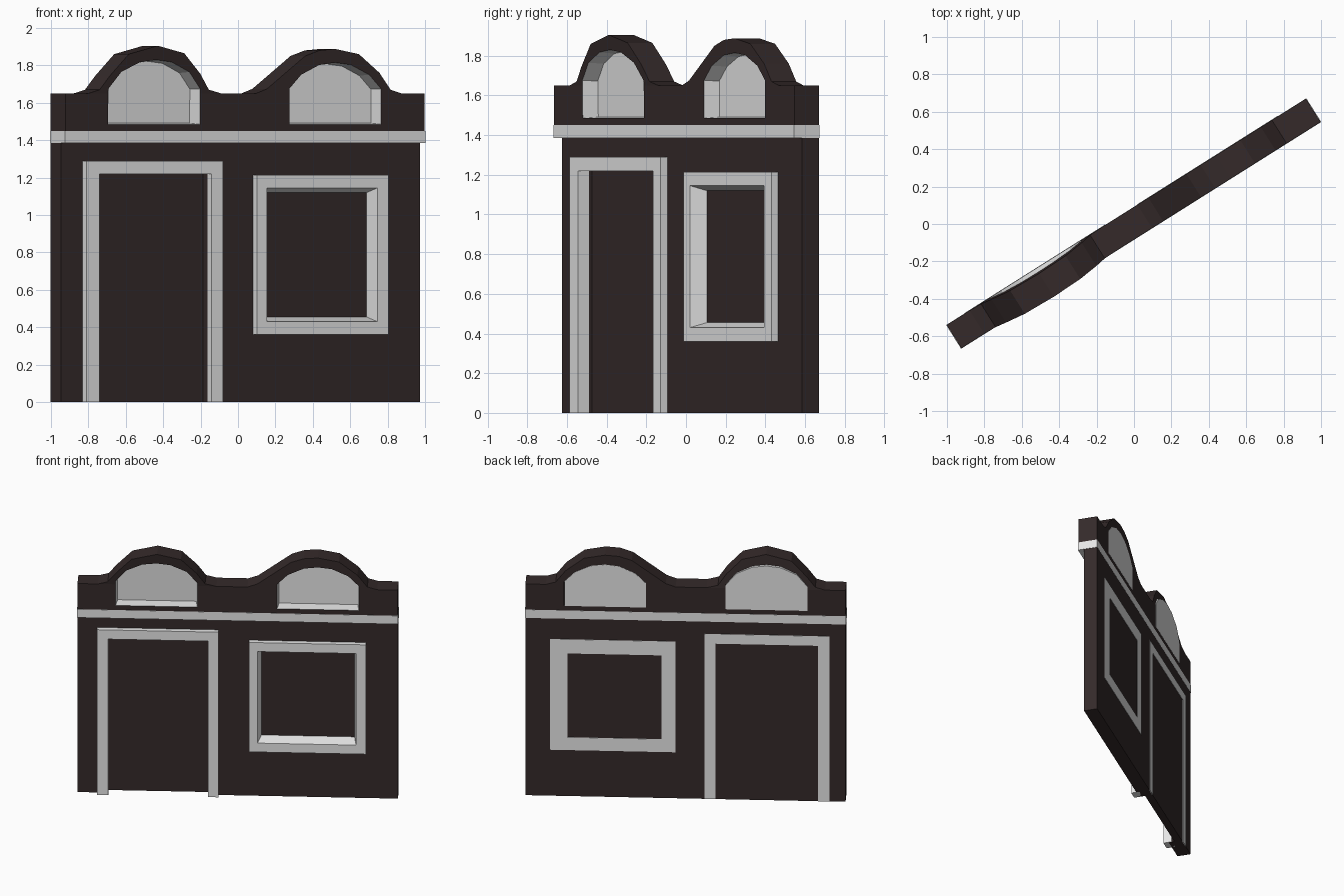
import bpy, bmesh, math

if "Cube" in bpy.data.objects:
    bpy.data.objects.remove(bpy.data.objects["Cube"])

ANGLE = math.radians(32.2)          # the wall stands turned about z
BACK, WALL, FRONT, TRIM = 0.077, -0.025, -0.07, -0.065
END = 1.135


def material(name, rgb):
    m = bpy.data.materials.new(name)
    m.diffuse_color = (*rgb, 1)
    m.use_nodes = True
    m.node_tree.nodes["Principled BSDF"].inputs["Base Color"].default_value = m.diffuse_color
    return m


DARK = material("dark brown", (0.035, 0.023, 0.023))
GREY = material("light grey", (0.8, 0.8, 0.8))


def rect(u0, u1, z0, z1):
    return [(u0, z0), (u1, z0), (u1, z1), (u0, z1)]


def loft(name, loops, mat, start=True, end=True, shear=0, closed=False, end_mat=None):
    """Skin outlines (points in u,z at a depth v); shear leans the part above 1.65 forward."""
    bm = bmesh.new()
    rings = []
    for pts, v in loops:
        rings.append([bm.verts.new((u, v - shear * max(0, z - 1.65), z)) for u, z in pts])
    n = len(rings[0])
    pairs = list(zip(rings, rings[1:]))
    if closed:
        pairs.append((rings[-1], rings[0]))
    for a, b in pairs:
        for i in range(n):
            j = (i + 1) % n
            bm.faces.new((a[i], a[j], b[j], b[i]))
    if start and not closed:
        bm.faces.new(rings[0][::-1])
    if end and not closed:
        f = bm.faces.new(rings[-1])
        f.material_index = 1 if end_mat else 0
    bmesh.ops.recalc_face_normals(bm, faces=bm.faces)
    me = bpy.data.meshes.new(name)
    bm.to_mesh(me)
    bm.free()
    me.materials.append(mat)
    if end_mat:
        me.materials.append(end_mat)
    ob = bpy.data.objects.new(name, me)
    ob.rotation_euler.z = ANGLE
    bpy.context.collection.objects.link(ob)
    return ob


def prism(name, pts, v0, v1, mat, shear=0):
    return loft(name, [(pts, v0), (pts, v1)], mat, shear=shear)


def cut(ob, pts, v0, v1):
    """Cut a straight opening and bake it."""
    tool = prism("cutter", pts, v0, v1, DARK)
    mod = ob.modifiers.new("cut", "BOOLEAN")
    mod.operation, mod.solver, mod.object = "DIFFERENCE", "EXACT", tool
    bpy.context.view_layer.update()
    dg = bpy.context.evaluated_depsgraph_get()
    me = bpy.data.meshes.new_from_object(ob.evaluated_get(dg))
    ob.modifiers.clear()
    ob.data = me
    bpy.data.objects.remove(tool)


# wall with door and window recesses
wall = prism("wall", rect(-END, END, 0, 1.40), WALL, BACK, DARK)
cut(wall, rect(-0.92, -0.208, -0.1, 1.22), -0.2, 0.02)
cut(wall, rect(0.11, 0.875, 0.395, 1.18), -0.2, 0.03)

# cornice band
prism("cornice", rect(-END - 0.003, END + 0.003, 1.385, 1.45), FRONT - 0.002, BACK + 0.001, GREY)

# door frame, front
prism("door_post_left", rect(-0.997, -0.917, 0, 1.29), TRIM, 0.0, GREY)
prism("door_post_right", rect(-0.208, -0.136, 0, 1.29), TRIM, 0.0, GREY)
prism("door_lintel", rect(-0.917, -0.208, 1.218, 1.29), TRIM, 0.0, GREY)

# window frame with splayed reveal and dark pane
loft("window_frame", [(rect(0.08, 0.91, 0.36, 1.215), WALL + 0.005),
                      (rect(0.08, 0.91, 0.36, 1.215), TRIM),
                      (rect(0.142, 0.84, 0.43, 1.145), TRIM),
                      (rect(0.165, 0.825, 0.455, 1.12), 0.02)],
     GREY, start=False, end_mat=DARK)

# flush frames on the back
P0, P1 = BACK - 0.003, BACK + 0.003
for name, r in (("back_door_post_left", rect(-1.02, -0.94, 0, 1.29)),
                ("back_door_post_right", rect(-0.212, -0.134, 0, 1.29)),
                ("back_door_lintel", rect(-0.94, -0.212, 1.215, 1.29))):
    prism(name, r, P0, P1, GREY)
outer, inner = rect(0.071, 0.96, 0.36, 1.225), rect(0.17, 0.835, 0.46, 1.115)
loft("back_window_frame", [(outer, P0), (outer, P1), (inner, P1), (inner, P0)], GREY, closed=True)

# parapet with two arched gables
LEFT, RIGHT = -0.575, 0.57
parapet = prism("parapet", rect(-END, END, 1.45, 1.65), FRONT, BACK, DARK)
left_top = [(-0.99, 1.65), (-0.92, 1.67), (-0.86, 1.745), (-0.75, 1.86), (-0.57, 1.905),
            (-0.40, 1.865), (-0.29, 1.755), (-0.23, 1.67), (-0.15, 1.65)]
right_top = [(0.07, 1.65), (0.14, 1.675), (0.38, 1.85), (0.47, 1.88), (0.57, 1.888),
             (0.72, 1.86), (0.85, 1.76), (0.92, 1.67), (0.99, 1.65)]


def opening(c, top, k=1.0):
    """Arched opening outline, scaled by k about its middle."""
    half = [(0.29, 1.485), (0.29, 1.675), (0.215, top - 0.065), (0.10, top - 0.012)]
    pts = half + [(0, top)] + [(-u, z) for u, z in reversed(half)]
    return [(c + u * k, 1.63 + (z - 1.63) * k) for u, z in pts]


for side, c, top, peak, shear in (("left", LEFT, left_top, 1.83, 0.12),
                                  ("right", RIGHT, right_top, 1.815, 0.0)):
    gable = prism(side + "_gable", top, FRONT, BACK, DARK, shear)
    hole = opening(c, peak)
    cut(gable, hole, -0.3, 0.3)
    cut(parapet, hole, -0.3, 0.3)
    # niche lining and its rear panel
    loft(side + "_niche", [(hole, FRONT), (opening(c, peak, 0.96), 0.015)], GREY,
         start=False, shear=shear)
    prism(side + "_niche_back", opening(c, peak, 0.998), 0.05, BACK + 0.001, GREY)
